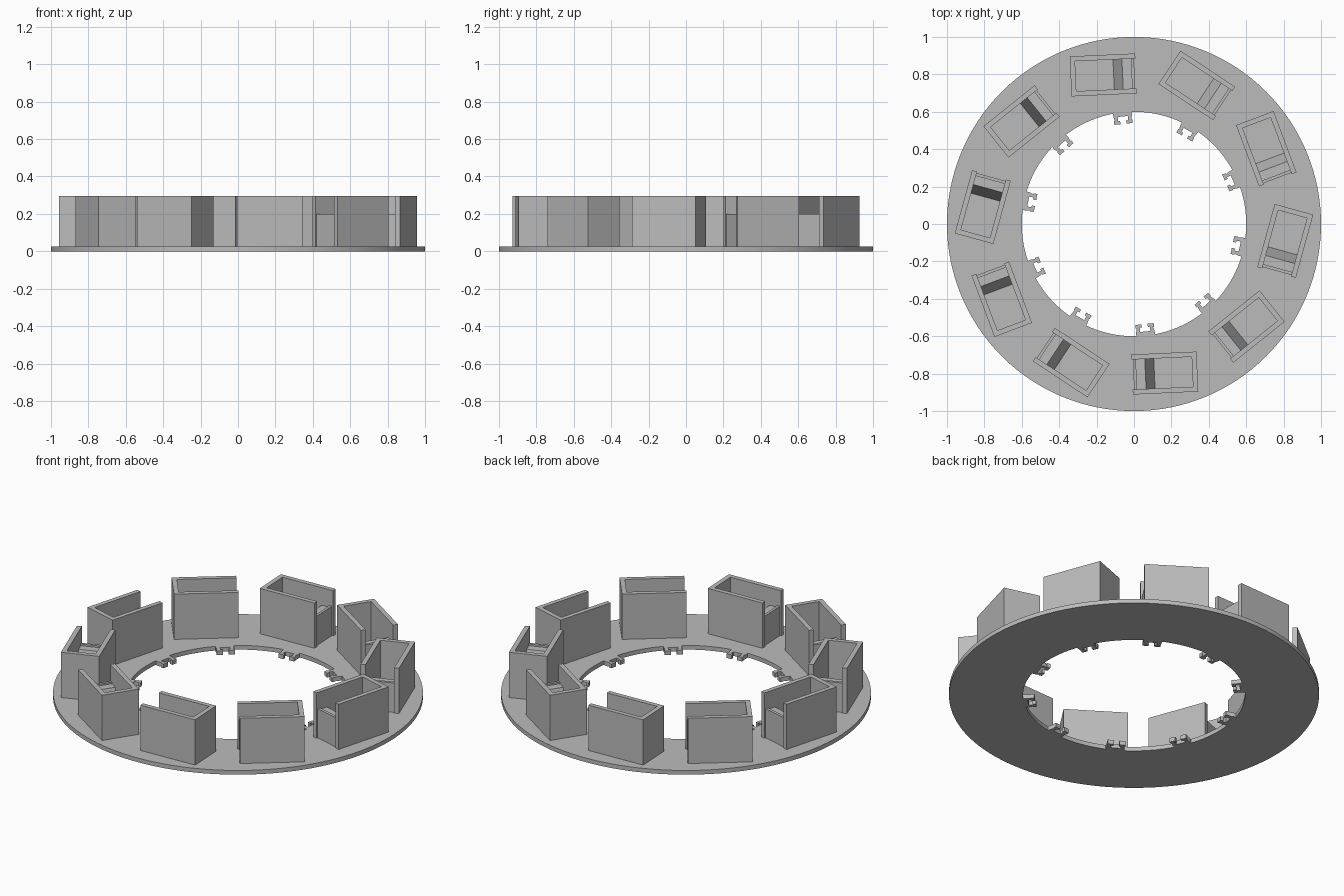
import bpy, bmesh, math
from mathutils import Matrix

if "Cube" in bpy.data.objects:
    bpy.data.objects.remove(bpy.data.objects["Cube"])

COUNT = 10
BASE_TOP = 0.025
BOX_TOP = 0.295
WALL = 0.027
HALF_L, HALF_W = 0.175, 0.107

gray = bpy.data.materials.new("light gray")
gray.use_nodes = True
color = (0.5, 0.5, 0.5, 1)
gray.diffuse_color = color
gray.node_tree.nodes["Principled BSDF"].inputs["Base Color"].default_value = color


def prism(bm, outline, low, high, upright=False):
    """Extrude an outline along z, or an x-z profile along y when upright."""
    def place(a, b, h):
        return (a, h, b) if upright else (a, b, h)
    bottom = [bm.verts.new(place(a, b, low)) for a, b in outline]
    top = [bm.verts.new(place(a, b, high)) for a, b in outline]
    n = len(outline)
    bm.faces.new(bottom[::-1])
    bm.faces.new(top)
    for i in range(n):
        j = (i + 1) % n
        bm.faces.new((bottom[i], bottom[j], top[j], top[i]))


def finish(bm, name):
    bmesh.ops.recalc_face_normals(bm, faces=bm.faces)
    mesh = bpy.data.meshes.new(name)
    bm.to_mesh(mesh)
    bm.free()
    mesh.materials.append(gray)
    return mesh


def add(mesh, name, matrix=Matrix()):
    obj = bpy.data.objects.new(name, mesh)
    bpy.context.collection.objects.link(obj)
    obj.matrix_world = matrix
    return obj


# Flat base ring
bm = bmesh.new()
SIDES = 128
loops = []
for radius, z in ((0.6, 0), (1, 0), (1, BASE_TOP), (0.6, BASE_TOP)):
    loops.append([bm.verts.new((radius * math.cos(math.tau * i / SIDES),
                                radius * math.sin(math.tau * i / SIDES), z))
                  for i in range(SIDES)])
for a, b in zip(loops, loops[1:] + loops[:1]):
    for i in range(SIDES):
        j = (i + 1) % SIDES
        bm.faces.new((a[i], a[j], b[j], b[i]))
ring = add(finish(bm, "base_ring"), "base_ring")
bpy.context.view_layer.objects.active = ring
ring.select_set(True)
bpy.ops.object.shade_smooth_by_angle(angle=math.radians(30))
ring.select_set(False)

# Open-topped compartment: three tall walls
bm = bmesh.new()
in_w, in_l = HALF_W - WALL, HALF_L - WALL
prism(bm, [(-HALF_L, -HALF_W), (HALF_L, -HALF_W), (HALF_L, HALF_W),
           (-HALF_L, HALF_W), (-HALF_L, in_w), (in_l, in_w),
           (in_l, -in_w), (-HALF_L, -in_w)], BASE_TOP, BOX_TOP)
# Low end panel, shelf, ramp and floor
prism(bm, [(-0.167, BASE_TOP), (in_l, BASE_TOP), (in_l, 0.04), (-0.055, 0.04),
           (-0.103, 0.19), (-0.151, 0.19), (-0.151, 0.2), (-0.167, 0.2)],
      -in_w, in_w, upright=True)
box_mesh = finish(bm, "compartment")

# C-shaped clip pointing at the ring centre (local +y is inward)
bm = bmesh.new()
half = [(0.05, -0.01), (0.05, 0.018), (0.044, 0.042), (0.049, 0.042),
        (0.049, 0.062), (0.016, 0.062), (0.016, 0.045), (0.027, 0.045),
        (0.027, 0.022)]
prism(bm, half + [(-x, y) for x, y in reversed(half)], 0, BASE_TOP)
clip_mesh = finish(bm, "clip")

# Repeat both around the ring
for k in range(COUNT):
    turn = Matrix.Rotation(math.tau * k / COUNT, 4, "Z")
    add(box_mesh, f"compartment_{k + 1}",
        turn @ Matrix.Translation((0.164, -0.797, 0))
        @ Matrix.Rotation(math.radians(2.6), 4, "Z"))
    add(clip_mesh, f"clip_{k + 1}",
        turn @ Matrix.Rotation(math.radians(6), 4, "Z")
        @ Matrix.Translation((0, -0.6, 0)))
